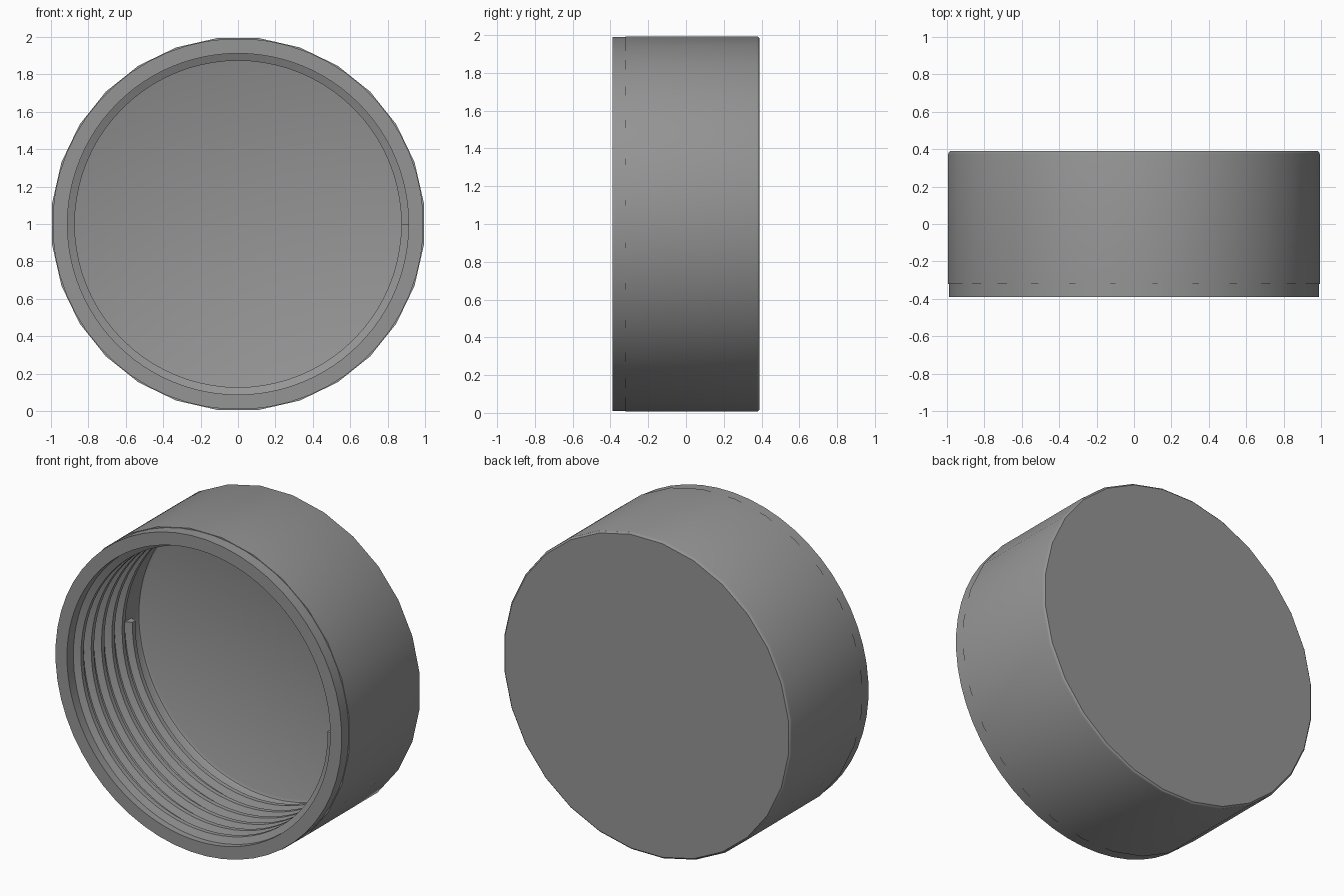
import bpy, bmesh, math

if "Cube" in bpy.data.objects:
    bpy.data.objects.remove(bpy.data.objects["Cube"])

grey = bpy.data.materials.new("mid grey")
grey.diffuse_color = (0.30, 0.30, 0.30, 1)
grey.use_nodes = True
grey.node_tree.nodes["Principled BSDF"].inputs["Base Color"].default_value = grey.diffuse_color


def point(r, a, y):
    return (r * math.cos(a), y, 1 + r * math.sin(a))


def revolve(bm, profile, n, phase=0.0):
    """Sweep (radius, y) points around the cap axis; return the rings."""
    rings = [[bm.verts.new(point(r, 2 * math.pi * (i + phase) / n, y)) for i in range(n)]
             for r, y in profile]
    for a, b in zip(rings, rings[1:]):
        for i in range(n):
            j = (i + 1) % n
            bm.faces.new((a[i], a[j], b[j], b[i]))
    return rings


def loop_edges(bm, ring):
    out = []
    for i, v in enumerate(ring):
        w = ring[(i + 1) % len(ring)]
        out.append(bm.edges.get((v, w)) or bm.edges.new((v, w)))
    return out


def annulus(bm, outer, inner):
    """Flat ring between two loops with different segment counts."""
    bmesh.ops.triangle_fill(bm, use_beauty=True,
                            edges=loop_edges(bm, outer) + loop_edges(bm, inner))


def finish(bm, name, angle):
    bmesh.ops.recalc_face_normals(bm, faces=bm.faces)
    me = bpy.data.meshes.new(name)
    bm.to_mesh(me)
    bm.free()
    ob = bpy.data.objects.new(name, me)
    bpy.context.collection.objects.link(ob)
    me.materials.append(grey)
    bpy.ops.object.select_all(action='DESELECT')
    ob.select_set(True)
    bpy.context.view_layer.objects.active = ob
    bpy.ops.object.shade_smooth_by_angle(angle=math.radians(angle))


# cap shell: faceted outer wall with rounded back edge, stepped lip, hollow inside
bm = bmesh.new()
body = revolve(bm, [(1.0, -0.32), (1.0, 0.372), (0.997, 0.382), (0.988, 0.39)], 28, 0.5)
bm.faces.new(body[-1])
lip = revolve(bm, [(0.992, -0.32), (0.992, -0.39)], 56, 0.5)
bore = revolve(bm, [(0.912, -0.39), (0.912, 0.295), (0.905, 0.312), (0.888, 0.32)], 96)
bm.faces.new(bore[-1])
annulus(bm, body[0], lip[0])
annulus(bm, lip[1], bore[0])
finish(bm, "cap_shell", 30)

# internal screw thread: trapezoid section swept along a helix
bm = bmesh.new()
TURNS, STEPS, START, PITCH = 5.5, 80, -0.345, 0.102
section = [(0.916, -0.034), (0.873, -0.014), (0.873, 0.014), (0.916, 0.034)]
previous = None
for k in range(int(TURNS * STEPS) + 1):
    turn = k / STEPS
    ring = [bm.verts.new(point(r, -2 * math.pi * turn, START + PITCH * turn + dy))
            for r, dy in section]
    if previous:
        for i in range(4):
            j = (i + 1) % 4
            bm.faces.new((previous[i], previous[j], ring[j], ring[i]))
    else:
        bm.faces.new(ring)
    previous = ring
bm.faces.new(previous)
finish(bm, "screw_thread", 30)
